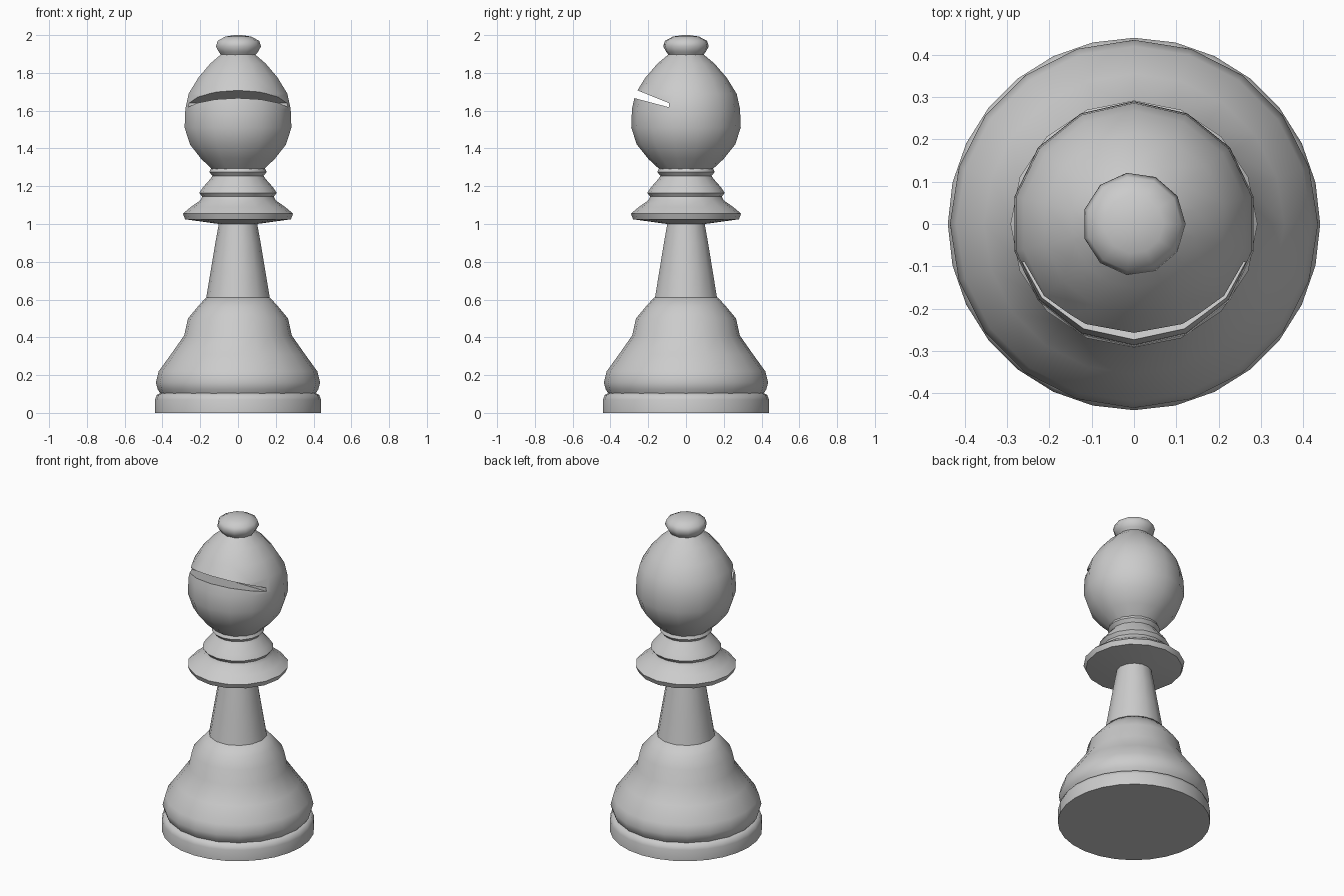
import bpy, bmesh, math

if "Cube" in bpy.data.objects:
    bpy.data.objects.remove(bpy.data.objects["Cube"])

grey = bpy.data.materials.new("stone grey")
grey.use_nodes = True
COLOUR = (0.6, 0.6, 0.6, 1)
grey.diffuse_color = COLOUR
grey.node_tree.nodes["Principled BSDF"].inputs["Base Color"].default_value = COLOUR


def finish(name, bm):
    bmesh.ops.recalc_face_normals(bm, faces=bm.faces)
    mesh = bpy.data.meshes.new(name)
    bm.to_mesh(mesh)
    bm.free()
    mesh.materials.append(grey)
    obj = bpy.data.objects.new(name, mesh)
    bpy.context.collection.objects.link(obj)
    return obj


def smooth(obj, angle=50):
    bpy.ops.object.select_all(action='DESELECT')
    obj.select_set(True)
    bpy.context.view_layer.objects.active = obj
    bpy.ops.object.shade_smooth_by_angle(angle=math.radians(angle))


def lathe(name, profile, sides, turn=0.0):
    """Turn a (radius, height) profile around z, closed by flat caps."""
    bm = bmesh.new()
    rings = []
    for r, z in profile:
        angles = [2 * math.pi * (i + turn) / sides for i in range(sides)]
        rings.append([bm.verts.new((r * math.cos(a), r * math.sin(a), z)) for a in angles])
    for low, high in zip(rings, rings[1:]):
        for i in range(sides):
            j = (i + 1) % sides
            bm.faces.new((low[i], low[j], high[j], high[i]))
    bm.faces.new(rings[0])
    bm.faces.new(rings[-1])
    obj = finish(name, bm)
    smooth(obj)
    return obj


# Foot ring and flared body
lathe("foot_ring", [(0.44, 0), (0.44, 0.07), (0.43, 0.095), (0.41, 0.105)], 28)
lathe("body", [(0.41, 0.1), (0.425, 0.125), (0.435, 0.16), (0.42, 0.22),
               (0.355, 0.31), (0.285, 0.41), (0.265, 0.5), (0.215, 0.56), (0.17, 0.61)], 20)

# Slim stem
lathe("stem", [(0.17, 0.6), (0.145, 0.75), (0.12, 0.9), (0.1, 1.01)], 14)

# Stacked collar
lathe("collar", [(0.1, 1.0), (0.28, 1.025), (0.292, 1.055), (0.25, 1.09),
                 (0.2, 1.125), (0.19, 1.145), (0.205, 1.165), (0.185, 1.195),
                 (0.145, 1.24), (0.135, 1.255), (0.152, 1.275), (0.14, 1.3)], 16)

# Round head with a sloping slit across the front
head = lathe("head", [(0.13, 1.28), (0.2, 1.345), (0.26, 1.42), (0.29, 1.51),
                      (0.286, 1.61), (0.268, 1.69), (0.215, 1.775),
                      (0.15, 1.85), (0.09, 1.9)], 14, 0.5)

bm = bmesh.new()
wedge = [(-0.4, 1.70), (-0.4, 1.765), (-0.09, 1.64), (-0.09, 1.618)]
ends = [[bm.verts.new((x, y, z)) for y, z in wedge] for x in (-0.5, 0.5)]
for i in range(4):
    j = (i + 1) % 4
    bm.faces.new((ends[0][i], ends[0][j], ends[1][j], ends[1][i]))
for end in ends:
    bm.faces.new(end)
cutter = finish("slit_cutter", bm)
cutter.hide_render = True

cut = head.modifiers.new("slit", 'BOOLEAN')
cut.operation = 'DIFFERENCE'
cut.solver = 'EXACT'
cut.object = cutter
bpy.context.view_layer.objects.active = head
bpy.ops.object.modifier_apply(modifier=cut.name)
bpy.data.objects.remove(cutter)
smooth(head, 40)

# Finial button
lathe("finial", [(0.085, 1.885), (0.105, 1.91), (0.122, 1.94),
                 (0.112, 1.97), (0.07, 1.992), (0.02, 2.0)], 11)
